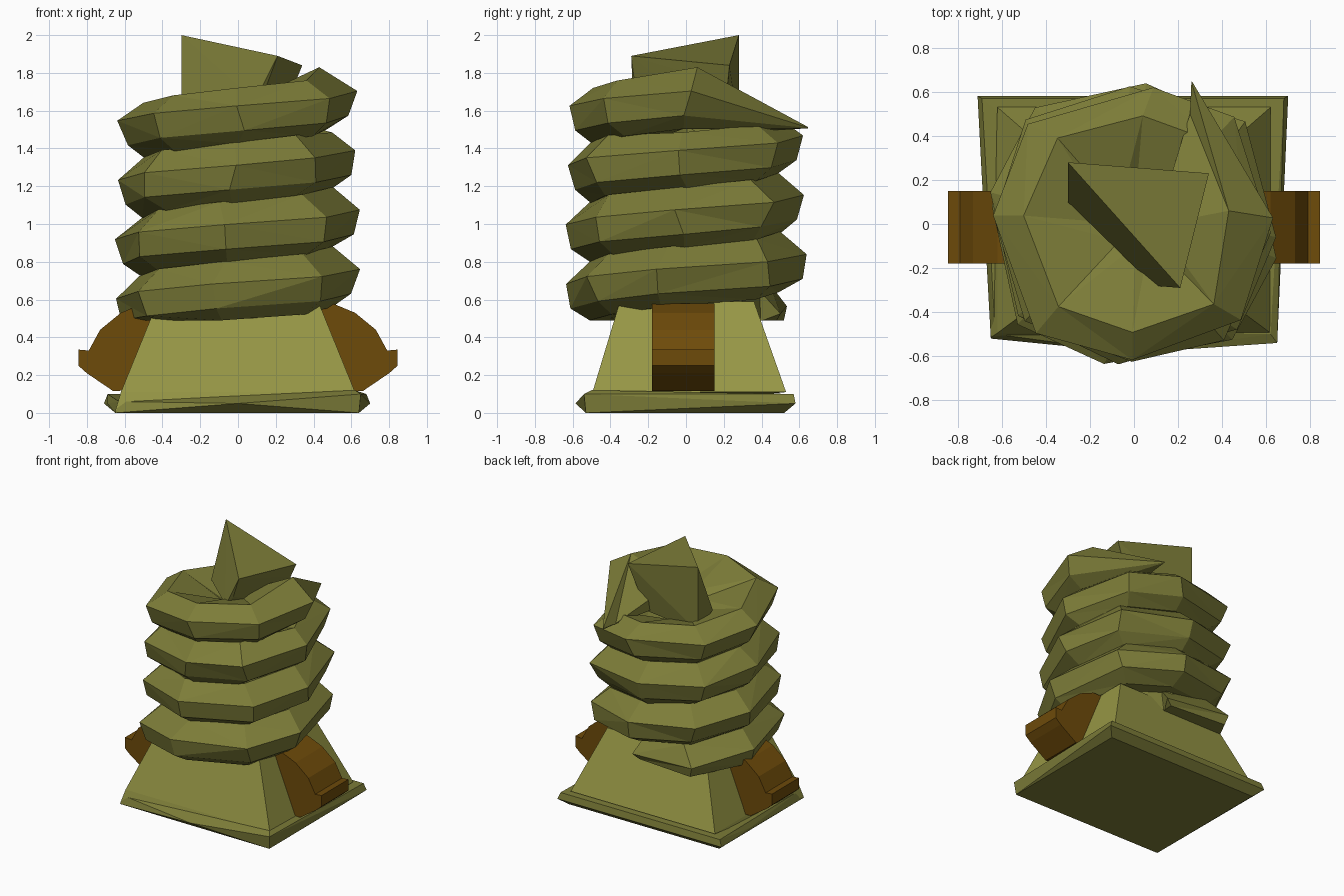
import bpy, bmesh, random
from math import cos, sin, radians
from mathutils import Vector

if "Cube" in bpy.data.objects:
    bpy.data.objects.remove(bpy.data.objects["Cube"])

random.seed(4)


def material(name, rgb):
    m = bpy.data.materials.new(name)
    m.diffuse_color = (*rgb, 1)
    m.use_nodes = True
    m.node_tree.nodes["Principled BSDF"].inputs["Base Color"].default_value = m.diffuse_color
    return m


light_olive = material("light_olive", (0.31, 0.31, 0.06))
olive = material("olive", (0.205, 0.205, 0.04))
brown = material("brown", (0.155, 0.07, 0.003))


def finish(name, bm, mat):
    bmesh.ops.recalc_face_normals(bm, faces=bm.faces)
    me = bpy.data.meshes.new(name)
    bm.to_mesh(me)
    bm.free()
    me.materials.append(mat)
    ob = bpy.data.objects.new(name, me)
    bpy.context.collection.objects.link(ob)
    return ob


def hull(name, points, mat):
    bm = bmesh.new()
    for p in points:
        bm.verts.new(p)
    bmesh.ops.convex_hull(bm, input=bm.verts)
    junk = [v for v in bm.verts if not v.link_faces]
    bmesh.ops.delete(bm, geom=junk, context='VERTS')
    return finish(name, bm, mat)


def loft(name, rings, mat):
    bm = bmesh.new()
    rows = [[bm.verts.new(p) for p in r] for r in rings]
    n = len(rows[0])
    for a, b in zip(rows, rows[1:]):
        for i in range(n):
            j = (i + 1) % n
            bm.faces.new((a[i], a[j], b[j], b[i]))
    bm.faces.new(rows[0])
    bm.faces.new(rows[-1])
    bmesh.ops.triangulate(bm, faces=bm.faces)
    return finish(name, bm, mat)


# Flared foot slab
hull("foot_slab", [
    (-.65, -.52, 0), (.64, -.53, 0), (.64, .52, 0), (-.65, .52, 0),
    (0, -.585, .05), (.65, -.54, .1), (-.69, .2, .05),
    (-.71, .58, .05), (.70, .58, .05), (-.69, .57, .1), (.68, .57, .1),
    (-.63, -.5, .06), (.62, -.5, .12)], olive)

# Tapered pedestal
hull("pedestal",
     [(sx * .62, y, .11) for sx in (-1, 1) for y in (-.495, .53)] +
     [(-.65, -.515, .01)] +
     [(sx * .425, y, .59) for sx in (-1, 1) for y in (-.35, .36)], light_olive)

# Side brackets with an upturned toe
outline = [(.42, .58), (.5, .58), (.62, .53), (.73, .44), (.79, .33), (.845, .335),
           (.845, .25), (.8, .21), (.66, .115), (.58, .12)]
for name, s in (("right_bracket", 1), ("left_bracket", -1)):
    loft(name, [[(s * x, y, z) for x, z in outline] for y in (-.18, .15)], brown)

# Faceted coil, slightly squared in plan, climbing about four turns
section = [(.1, 0), (.5, .15), (.64, .03), (.6, -.1), (.5, -.17), (.1, -.15)]
rings = []
steps = 30
for k in range(steps + 1):
    t = k / steps
    deg = 80 + 1360 * t
    z0 = .66 + .312 * (deg - 270) / 360
    if 0 < k < steps:
        deg += random.uniform(-5, 5)
    ring = []
    for r, h in section:
        if r > .2:
            r += random.uniform(-.012, .012)
            r *= 1.02 - .05 * t + .06 * abs(sin(radians(2 * deg)))
        if h == .15 and t > .72:
            h = .125
        if k == 0:
            r *= .78
        a = radians(deg + random.uniform(-3, 3))
        ring.append(Vector((r * cos(a), r * sin(a), max(z0 + h, .49))))
    rings.append(ring)

# The coil's end rises, then drops to a spike at the back
rings[-1][1] = Vector((.43, .06, 1.83))
spike, inner = Vector((.26, .645, 1.51)), Vector((.26, .5, 1.5))
rings.append([(inner if i in (0, 5) else spike) + (p - Vector((.4, 0, 1.66))) * .02
              for i, p in enumerate(rings[-1])])
loft("coil", rings, olive)

# Core that closes the middle of the coil
loft("core", [[(.42 * cos(radians(a)), .42 * sin(radians(a)), z) for a in range(0, 360, 45)]
              for z in (.5, 1.45)], olive)

# Slanted tip block on top
hull("tip", [(-.3, .28, 2), (.21, -.29, 1.89), (.34, .23, 1.84),
             (-.3, .1, 1.6), (.09, -.28, 1.65), (.3, .22, 1.74),
             (.15, -.27, 1.73), (.2, .2, 1.5), (-.3, .28, 1.5)], olive)
